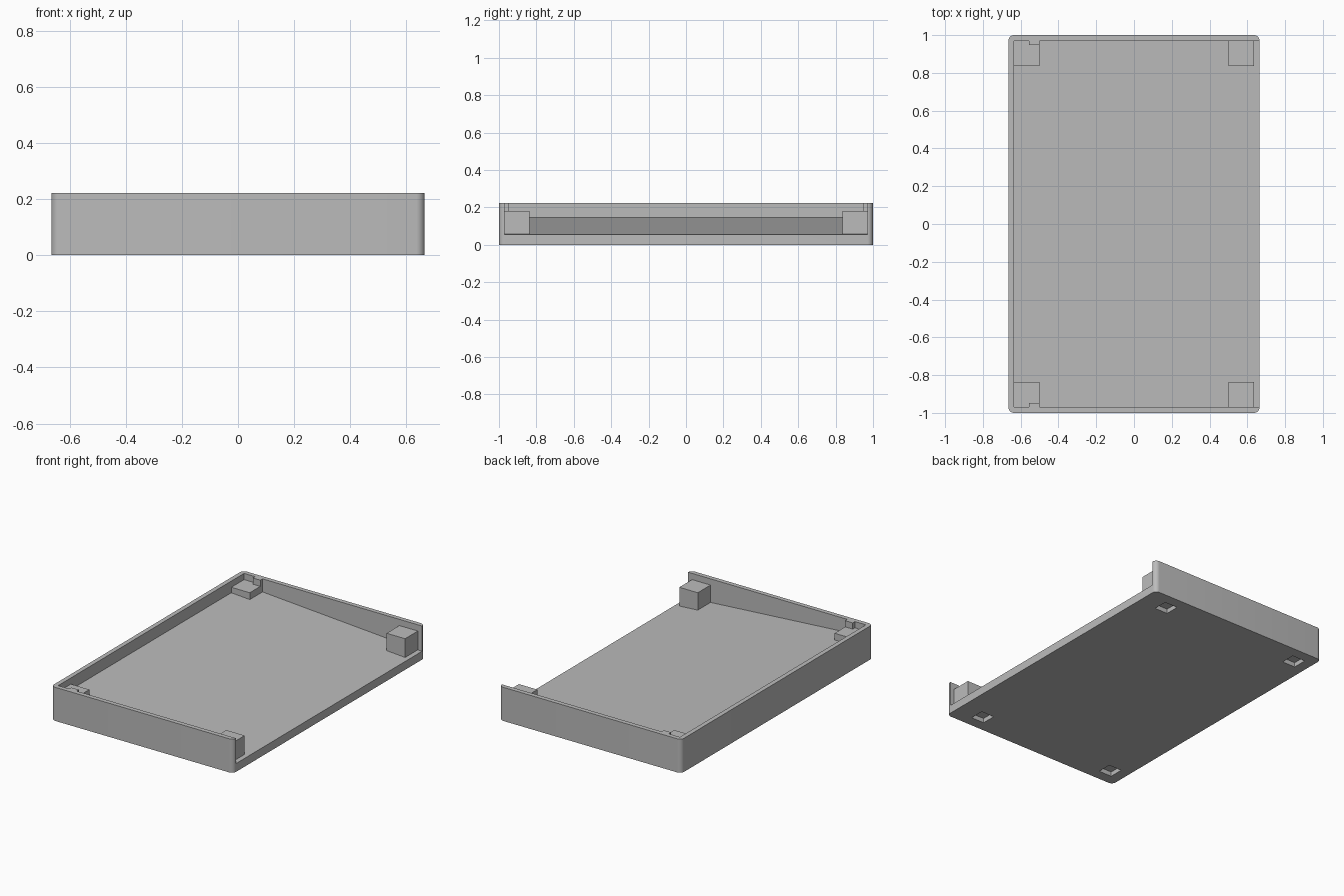
import bpy
import bmesh
import math

if "Cube" in bpy.data.objects:
    bpy.data.objects.remove(bpy.data.objects["Cube"])

HX, HY, H = 0.665, 1.0, 0.222       # half width, half length, wall height
WALL, R = 0.03, 0.03                # wall thickness, corner radius
IX, IY = HX - WALL, HY - WALL       # inner wall faces

grey = bpy.data.materials.new("light grey")
grey.diffuse_color = (0.5, 0.5, 0.5, 1)
grey.use_nodes = True
grey.node_tree.nodes["Principled BSDF"].inputs["Base Color"].default_value = grey.diffuse_color


def prism(name, pts, axis, lo, hi):
    """Extrude a 2D profile along y (points are x,z) or z (points are x,y)."""
    bm = bmesh.new()
    to3 = (lambda a, b: (a, lo, b)) if axis == "y" else (lambda a, b: (a, b, lo))
    face = bm.faces.new([bm.verts.new(to3(*p)) for p in pts])
    ext = bmesh.ops.extrude_face_region(bm, geom=[face])
    step = (0, hi - lo, 0) if axis == "y" else (0, 0, hi - lo)
    bmesh.ops.translate(bm, vec=step,
                        verts=[v for v in ext["geom"] if isinstance(v, bmesh.types.BMVert)])
    bmesh.ops.recalc_face_normals(bm, faces=bm.faces)
    mesh = bpy.data.meshes.new(name)
    bm.to_mesh(mesh)
    bm.free()
    mesh.materials.append(grey)
    obj = bpy.data.objects.new(name, mesh)
    bpy.context.collection.objects.link(obj)
    return obj


def box(name, x0, x1, y0, y1, z0, z1):
    y0, y1 = sorted((y0, y1))
    return prism(name, [(x0, y0), (x1, y0), (x1, y1), (x0, y1)], "z", z0, z1)


def cut(target, cutter):
    cutter.hide_render = True
    mod = target.modifiers.new("cut", "BOOLEAN")
    mod.operation, mod.solver, mod.object = "DIFFERENCE", "EXACT", cutter
    bpy.context.view_layer.objects.active = target
    bpy.ops.object.modifier_apply(modifier=mod.name)
    bpy.data.objects.remove(cutter)


# Tray body: rounded rectangle block
outline = []
for i, (sx, sy) in enumerate([(1, 1), (-1, 1), (-1, -1), (1, -1)]):
    for k in range(9):
        a = math.radians(90 * i + 90 * k / 8)
        outline.append((sx * (HX - R) + R * math.cos(a), sy * (HY - R) + R * math.sin(a)))
tray = prism("tray", outline, "z", 0, H)

# Hollow with a floor sloping down to the open right side
slope = (0.145 - 0.055) / (IX + HX)
low = 0.055 - slope * 0.1
cut(tray, prism("hollow_cutter",
                [(-IX, 0.145), (HX + 0.1, low), (HX + 0.1, 0.4), (-IX, 0.4)], "y", -IY, IY))

# Square foot pockets under the corners
for x in (-0.547, 0.48):
    for y in (-0.88, 0.88):
        cut(tray, box("pocket_cutter", x - 0.048, x + 0.048, y - 0.048, y + 0.048, -0.1, 0.03))

bpy.ops.object.select_all(action="DESELECT")
tray.select_set(True)
bpy.context.view_layer.objects.active = tray
bpy.ops.object.shade_smooth_by_angle(angle=math.radians(30))

# Corner blocks with level tops, and tabs rising beside the left ones
for s, side in ((-1, "front"), (1, "back")):
    box(f"{side}_left_block", -IX, -0.5, s * 0.837, s * IY, 0.125, 0.181)
    box(f"{side}_right_block", 0.5, IX, s * 0.837, s * IY, 0.05, 0.181)
    box(f"{side}_tab", -0.555, -0.5, s * 0.947, s * IY, 0.125, H)
